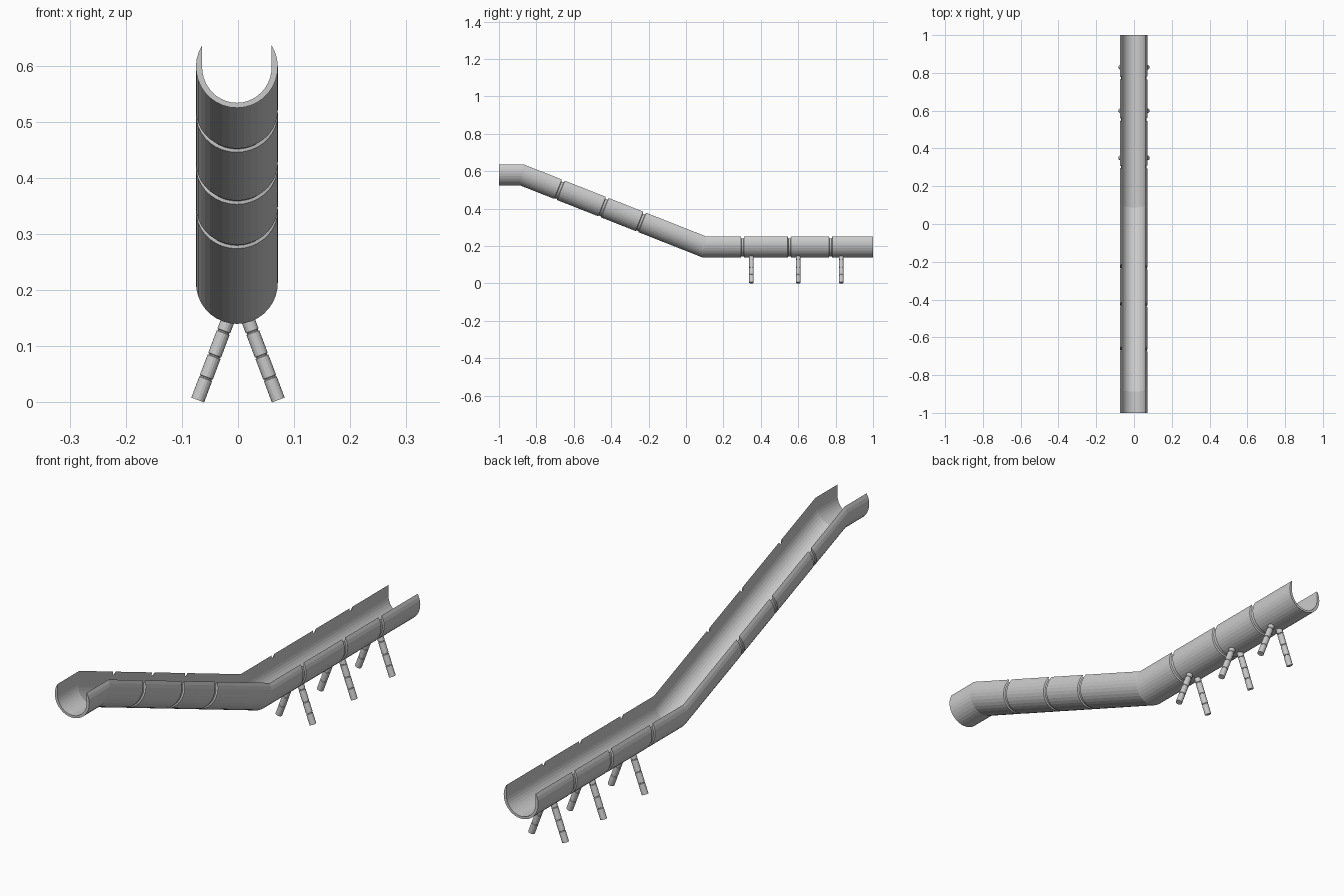
import bpy, bmesh, math
from mathutils import Vector

if "Cube" in bpy.data.objects:
    bpy.data.objects.remove(bpy.data.objects["Cube"])

R, RI, RD = 0.073, 0.062, 0.064     # outer radius, inner half width, inner depth
CX = -0.002
N = 24


def loft(name, rings):
    """Skin a list of equal-length closed rings and cap both ends."""
    bm = bmesh.new()
    vs = [[bm.verts.new(p) for p in ring] for ring in rings]
    n = len(vs[0])
    for a, b in zip(vs, vs[1:]):
        for i in range(n):
            j = (i + 1) % n
            bm.faces.new((a[i], a[j], b[j], b[i]))
    bm.faces.new(vs[0])
    bm.faces.new(list(reversed(vs[-1])))
    bmesh.ops.recalc_face_normals(bm, faces=bm.faces)
    me = bpy.data.meshes.new(name)
    bm.to_mesh(me)
    bm.free()
    ob = bpy.data.objects.new(name, me)
    bpy.context.collection.objects.link(ob)
    return ob


def trough_profile(r):
    """Open bamboo half: round outside, U-shaped inside, pointed rims."""
    rise = math.acos(RI / r)
    pts = []
    for i in range(N + 1):
        t = math.pi - rise + (math.pi + 2 * rise) * i / N + 2 * rise
        a = math.pi - rise + i / N * (math.pi + 2 * rise)
        pts.append((r * math.cos(a), r * math.sin(a)))
    for i in range(N - 3):
        a = -math.pi * i / (N - 4)
        pts.append((RI * math.cos(a), RD * math.sin(a)))
    return pts


# Trough: centre line with mitred bends and grooved nodes
path = [Vector(p) for p in ((-1, 0.598), (-0.875, 0.598), (0.10, 0.213), (1, 0.213))]
nodes = {1: (-0.67, -0.435, -0.235), 2: (0.302, 0.553, 0.773)}
dirs = [(b - a).normalized() for a, b in zip(path, path[1:])]


def section(c, up, r):
    return [(CX + x, c.x + up.x * z, c.y + up.y * z) for x, z in trough_profile(r)]


rings = []
for k, c in enumerate(path):
    d0, d1 = dirs[max(k - 1, 0)], dirs[min(k, 2)]
    t = (d0 + d1).normalized()
    up = Vector((-t.y, t.x)) / t.dot(d0)
    rings.append(section(c, up, R))
    for y in nodes.get(k, ()):
        d = dirs[k]
        mid = c + d * ((y - c.x) / d.x)
        for s, r in ((-0.009, R), (-0.006, R - 0.005), (0.006, R - 0.005), (0.009, R)):
            rings.append(section(mid + d * s, Vector((-d.y, d.x)), r))
loft("bamboo_trough", rings)

# Splayed leg pairs, each with three grooved nodes
LR, LEN = 0.0122, 0.15
stations = [(0, LR)]
for g in (0.042, 0.084, 0.130):
    stations += [(g - 0.002, LR), (g - 0.001, LR - 0.0018),
                 (g + 0.001, LR - 0.0018), (g + 0.002, LR)]
stations.append((LEN, LR))

for k, y in enumerate((0.35, 0.60, 0.83)):
    for side, label in ((-1, "left"), (1, "right")):
        foot = Vector((side * 0.0718, y, 0.0043))
        axis = Vector((-side * 0.0513, 0, 0.1357)).normalized()
        u, v = Vector((0, 1, 0)), axis.cross(Vector((0, 1, 0)))
        loft(f"{label}_leg_{k + 1}", [
            [foot + axis * s + (u * math.cos(a) + v * math.sin(a)) * r
             for a in (math.tau * i / 16 for i in range(16))]
            for s, r in stations])
